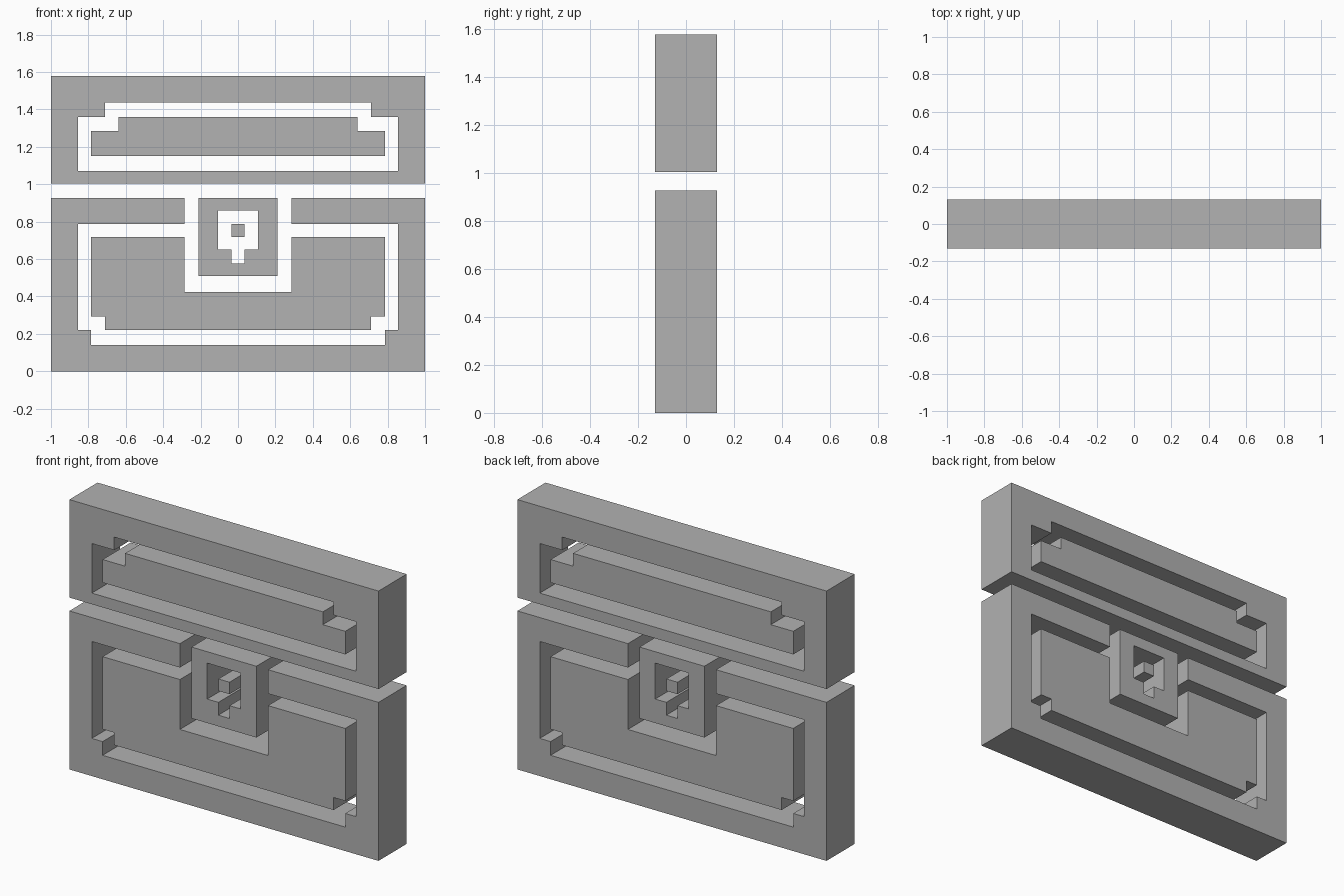
import bpy
import bmesh

cube = bpy.data.objects.get("Cube")
if cube:
    bpy.data.objects.remove(cube, do_unlink=True)

HALF_DEPTH = 0.13

grey = bpy.data.materials.new("plain_grey")
grey.use_nodes = True
colour = (0.445, 0.445, 0.445, 1)
grey.diffuse_color = colour
grey.node_tree.nodes["Principled BSDF"].inputs["Base Color"].default_value = colour


def mirrored(half):
    """Close a right-hand outline, listed bottom to top, with its mirror image."""
    return half + [(-x, z) for x, z in reversed(half)]


def box(w, bottom, top):
    return [(w, bottom), (w, top)]


def plate(name, *half_outlines):
    """Extrude an outline, with any further outlines as holes, through the depth."""
    bm = bmesh.new()
    edges = []
    for half in half_outlines:
        ring = [bm.verts.new((x, -HALF_DEPTH, z)) for x, z in mirrored(half)]
        edges += [bm.edges.new((a, b)) for a, b in zip(ring, ring[1:] + ring[:1])]
    bmesh.ops.triangle_fill(bm, edges=edges, use_beauty=True)
    result = bmesh.ops.extrude_face_region(bm, geom=bm.faces[:], use_keep_orig=True)
    moved = [g for g in result["geom"] if isinstance(g, bmesh.types.BMVert)]
    bmesh.ops.translate(bm, verts=moved, vec=(0, 2 * HALF_DEPTH, 0))
    bmesh.ops.recalc_face_normals(bm, faces=bm.faces[:])
    mesh = bpy.data.meshes.new(name)
    bm.to_mesh(mesh)
    bm.free()
    mesh.materials.append(grey)
    obj = bpy.data.objects.new(name, mesh)
    bpy.context.collection.objects.link(obj)
    return obj


# Lid: stepped-corner frame and the panel inside it
plate("lid_frame", box(1, 1.005, 1.578),
      box(0.855, 1.07, 1.36) + box(0.71, 1.36, 1.436))
plate("lid_panel", box(0.785, 1.15, 1.285) + box(0.64, 1.285, 1.36))

# Chest body: frame open at the top middle, and its notched panel
plate("body_frame",
      box(1, 0, 0.927) + box(0.285, 0.927, 0.787)
      + box(0.855, 0.787, 0.22) + box(0.785, 0.22, 0.14))
plate("body_panel",
      box(0.71, 0.22, 0.293) + box(0.785, 0.293, 0.717)
      + box(0.285, 0.717, 0.425))

# Lock: plate with a keyhole and a pin
plate("lock_plate", box(0.21, 0.51, 0.927),
      box(0.036, 0.575, 0.65) + box(0.108, 0.65, 0.86))
plate("lock_pin", box(0.036, 0.717, 0.787))
